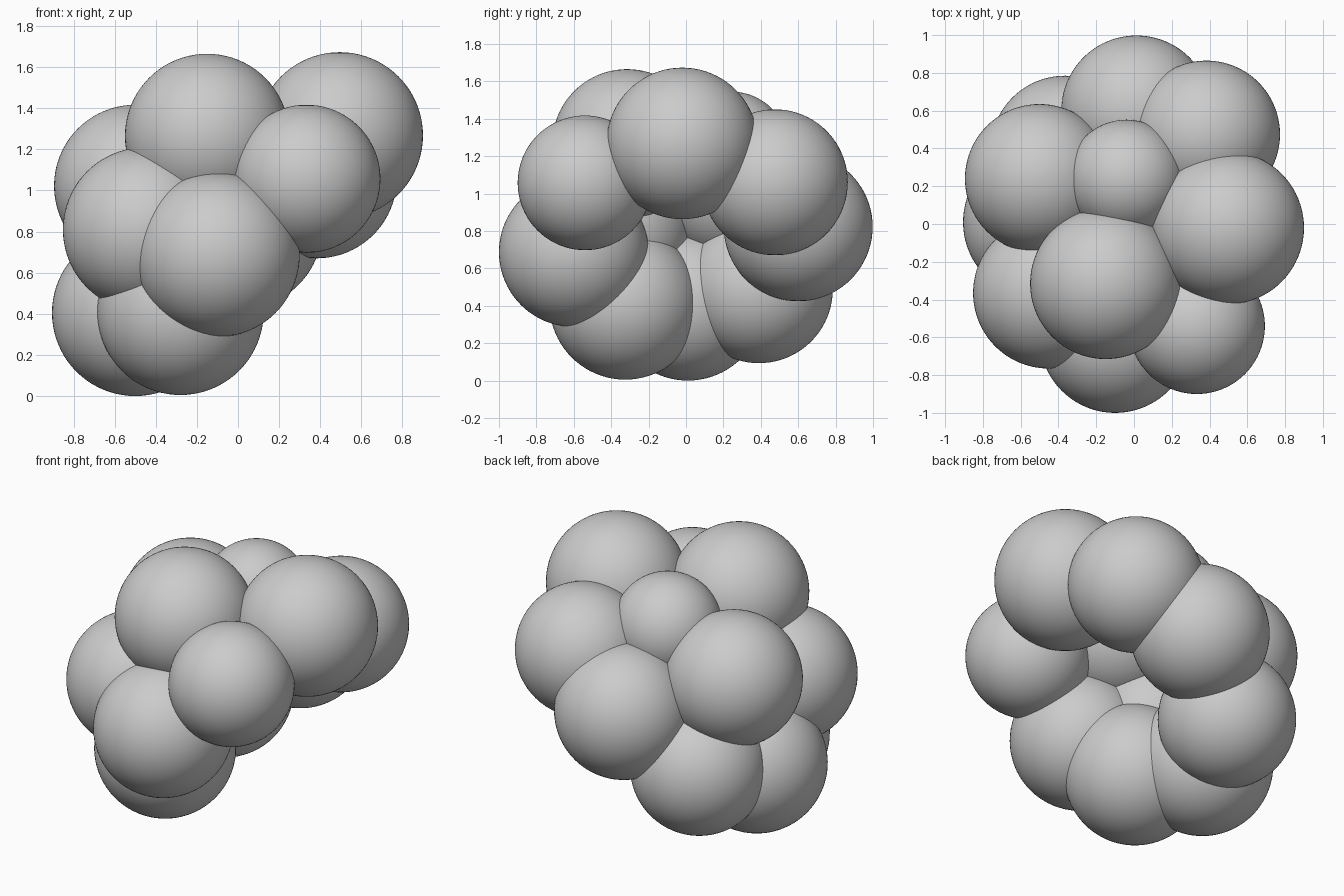
import bpy

# cluster of overlapping balls forming an open cup: name -> (x, y, z, radius)
balls = {
    "ball_top_front":    (-0.15, -0.315, 1.265, 0.40),
    "ball_top_right":    (0.495, -0.02, 1.268, 0.405),
    "ball_right_front":  (0.333, -0.54, 1.057, 0.36),
    "ball_front":        (-0.10, -0.60, 0.687, 0.40),
    "ball_left_front":   (-0.452, -0.365, 0.81, 0.40),
    "ball_base_left":    (-0.50, 0.01, 0.405, 0.405),
    "ball_base_front":   (-0.28, -0.325, 0.41, 0.405),
    "ball_left_back":    (-0.50, 0.24, 1.022, 0.395),
    "ball_top_middle":   (-0.04, 0.24, 1.233, 0.312),
    "ball_back":         (0.013, 0.60, 0.822, 0.398),
    "ball_right_back":   (0.383, 0.475, 1.06, 0.39),
    "ball_base_back":    (-0.365, 0.39, 0.488, 0.395),
}

for name, (x, y, z, r) in balls.items():
    bpy.ops.mesh.primitive_uv_sphere_add(segments=80, ring_count=40, radius=r, location=(x, y, z))
    bpy.context.object.name = name
    bpy.ops.object.shade_smooth()
